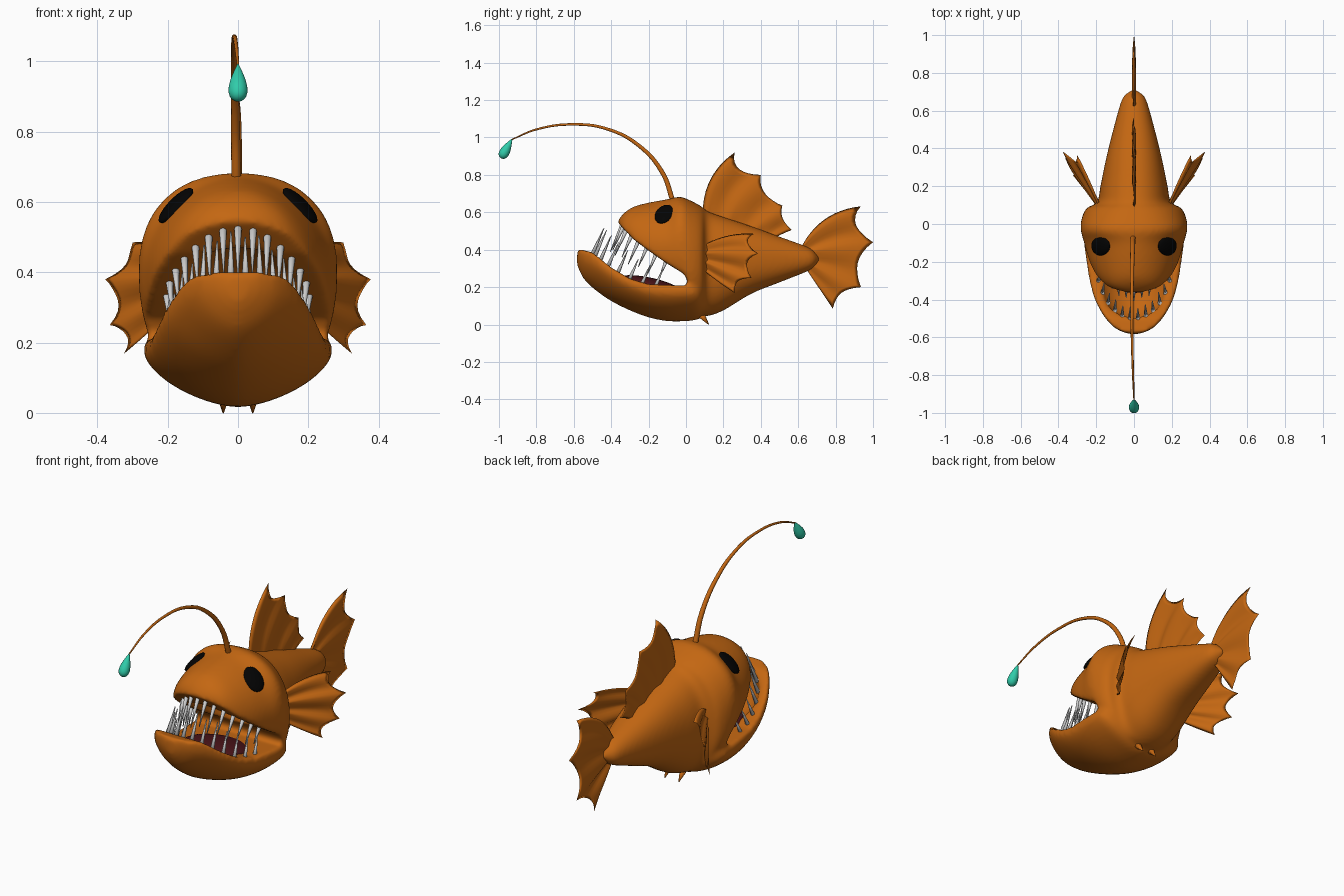
import bpy, bmesh
from math import sin, cos, pi, copysign
from mathutils import Vector, Matrix
from mathutils.bvhtree import BVHTree

if "Cube" in bpy.data.objects:
    bpy.data.objects.remove(bpy.data.objects["Cube"])


def material(name, rgb):
    m = bpy.data.materials.new(name)
    m.diffuse_color = (*rgb, 1)
    m.use_nodes = True
    m.node_tree.nodes["Principled BSDF"].inputs["Base Color"].default_value = m.diffuse_color
    return m


SKIN = material("orange_skin", (0.55, 0.135, 0.006))
BLACK = material("black", (0.001, 0.001, 0.001))
TEAL = material("teal_glow", (0.03, 0.6, 0.4))
RED = material("dark_red", (0.08, 0.008, 0.011))


def finish(name, bm, mat=None, mirror=False):
    bmesh.ops.recalc_face_normals(bm, faces=bm.faces)
    for f in bm.faces:
        f.smooth = True
    me = bpy.data.meshes.new(name)
    bm.to_mesh(me)
    bm.free()
    ob = bpy.data.objects.new(name, me)
    bpy.context.collection.objects.link(ob)
    if mat:
        me.materials.append(mat)
    if mirror:
        ob.modifiers.new("mirror", "MIRROR")
    return ob


def spow(v, p):
    return copysign(abs(v) ** p, v)


def refine(rows, steps=4):
    """Smooth (Catmull-Rom) interpolation between loft stations."""
    out = []
    for i in range(len(rows) - 1):
        q = [rows[max(i - 1, 0)], rows[i], rows[i + 1], rows[min(i + 2, len(rows) - 1)]]
        for k in range(steps):
            t = k / steps
            out.append([.5 * (2 * b + (c - a) * t + (2 * a - 5 * b + 4 * c - d) * t * t
                              + (3 * b - a - 3 * c + d) * t ** 3) for a, b, c, d in zip(*q)])
    return out + [list(rows[-1])]


def loft(bm, stations, p_bottom, n=48):
    """Closed skin over superellipse sections: (y, top, bottom, half width, top power)."""
    rings = []
    for y, top, bot, w, p_top in refine(stations):
        zc, h, w = (top + bot) / 2, (top - bot) / 2, max(w, .004)
        ring = []
        for i in range(n):
            c, s = cos(2 * pi * i / n), sin(2 * pi * i / n)
            p = 2 / (p_top if s > 0 else p_bottom)
            ring.append(bm.verts.new((w * spow(c, p), y, zc + h * spow(s, p))))
        rings.append(ring)
    for a, b in zip(rings, rings[1:]):
        for i in range(n):
            j = (i + 1) % n
            bm.faces.new((a[i], a[j], b[j], b[i]))
    bm.faces.new(rings[0])
    bm.faces.new(rings[-1])


def lerp_table(table, y):
    for (y0, z0), (y1, z1) in zip(table, table[1:]):
        if y0 <= y <= y1:
            return z0 + (z1 - z0) * (y - y0) / (y1 - y0)
    return table[0][1] if y < table[0][0] else table[-1][1]


# Body: upper hull from tail to snout, plus the jutting lower jaw
UPPER = [(.71, .36, .34, .01, 2), (.69, .385, .315, .042, 2), (.65, .415, .285, .068, 2),
         (.5, .47, .225, .11, 2.2), (.35, .525, .165, .147, 2.2), (.2, .575, .075, .178, 2.2),
         (.115, .605, .045, .195, 2.2), (.085, .63, .05, .25, 2.2), (.03, .66, .06, .277, 2.3),
         (-.03, .683, .13, .282, 2.3), (-.1, .67, .15, .264, 1.9), (-.2, .652, .18, .235, 1.9),
         (-.28, .63, .25, .195, 2), (-.33, .597, .35, .145, 2.2), (-.36, .56, .42, .08, 2.2),
         (-.37, .53, .47, .015, 2.2)]
JAW = [(.12, .2, .07, .12, 2), (.07, .3, .03, .24, 2), (0, .33, .018, .268, 2),
       (-.1, .33, .018, .265, 2), (-.2, .33, .038, .252, 2), (-.3, .36, .075, .236, 2),
       (-.4, .42, .125, .208, 2), (-.48, .47, .18, .165, 2.2), (-.54, .47, .235, .115, 2.2),
       (-.572, .43, .29, .06, 2.2), (-.583, .37, .32, .015, 2.2)]
bm = bmesh.new()
loft(bm, UPPER, 2.3)
loft(bm, JAW, 1.6)
body = finish("body", bm, SKIN)

# Mouth cutters: a wedge through both cheeks and a rounded cavity
LOWER_LIP = [(-.56, .4), (-.5, .385), (-.45, .345), (-.4, .305), (-.3, .245), (-.2, .215), (0, .207)]
UPPER_LIP = [(-.36, .54), (-.28, .455), (-.2, .395), (-.1, .325), (-.01, .27)]
outline = [(-.8, .4)] + LOWER_LIP + [(.01, .23)] + UPPER_LIP[::-1] + [(-.39, .58), (-.45, .75), (-.8, .75)]
bm = bmesh.new()
face = bm.faces.new([bm.verts.new((-.5, y, z)) for y, z in outline])
ext = bmesh.ops.extrude_face_region(bm, geom=[face])["geom"]
bmesh.ops.translate(bm, verts=[v for v in ext if isinstance(v, bmesh.types.BMVert)], vec=(1, 0, 0))
wedge = finish("mouth_wedge_cutter", bm)
bm = bmesh.new()
bmesh.ops.create_uvsphere(bm, u_segments=32, v_segments=20, radius=1,
                          matrix=Matrix.LocRotScale((0, -.26, .32), None, (.19, .25, .15)))
cavity = finish("mouth_cavity_cutter", bm)


def remesh():
    m = body.modifiers.new("remesh", "REMESH")
    m.mode, m.voxel_size, m.use_smooth_shade = "VOXEL", .01, True


remesh()
for cutter in (wedge, cavity):
    cutter.hide_render = True
    m = body.modifiers.new("cut", "BOOLEAN")
    m.operation, m.object, m.solver = "DIFFERENCE", cutter, "EXACT"
remesh()
m = body.modifiers.new("soften", "SMOOTH")
m.factor, m.iterations = .5, 10
dg = bpy.context.evaluated_depsgraph_get()
mesh = bpy.data.meshes.new_from_object(body.evaluated_get(dg))
body.modifiers.clear()
body.data = mesh
mesh.materials.clear()
mesh.materials.append(SKIN)
for p in mesh.polygons:
    p.use_smooth = True
    p.material_index = 0
for cutter in (wedge, cavity):
    bpy.data.objects.remove(cutter)

# Eyes: flattened discs seated on the skin
bm = bmesh.new()
bm.from_mesh(mesh)
spot, normal, _, _ = BVHTree.FromBMesh(bm).find_nearest(Vector((.165, -.113, .578)))
bm.free()
bm = bmesh.new()
bmesh.ops.create_uvsphere(bm, u_segments=24, v_segments=16, radius=1, matrix=Matrix.LocRotScale(
    spot, normal.to_track_quat("Z", "Y"), (.05, .068, .018)))
finish("eyes", bm, BLACK, mirror=True)

# Tongue
bm = bmesh.new()
bmesh.ops.create_uvsphere(bm, u_segments=32, v_segments=16, radius=1, matrix=Matrix.LocRotScale(
    (0, -.19, .205), Matrix.Rotation(-.22, 3, "X").to_quaternion(), (.17, .18, .045)))
finish("tongue", bm, RED)


def spike(bm, a, b, r, tip=0.002):
    a, b = Vector(a), Vector(b)
    rot = (b - a).to_track_quat("Z", "Y")
    bmesh.ops.create_cone(bm, cap_ends=True, segments=8, radius1=r, radius2=tip,
                          depth=(b - a).length, matrix=Matrix.LocRotScale((a + b) / 2, rot, None))


def teeth(name, count, half_w, y_back, reach, lip, sign, length):
    bm = bmesh.new()
    for i in range(count):
        a = (i / (count - 1) - .5) * pi * .94
        x, y = half_w * sin(a), y_back - reach * cos(a)
        z = lerp_table(lip, y)
        size = length * (.5 + .5 * cos(a)) * (1 if i % 2 else .85) + .025
        root = (x, y, z - sign * .015)
        spike(bm, root, (x * .95, y + sign * size * .5, z + sign * size), .0115)
    finish(name, bm)


teeth("lower_teeth", 16, .215, -.13, .375, LOWER_LIP, 1, .105)
teeth("upper_teeth", 15, .205, -.08, .26, UPPER_LIP, -1, .105)


def fin(name, bases, tips, bows, scallop=.14, fold=.013, mirror=False, nu=8, nv=12):
    """Webbed fin: curved rays joined by scalloped, folded membrane, thicker at rays."""
    bases, tips = [Vector(b) for b in bases], [Vector(t) for t in tips]
    nrm = (tips[-1] - bases[0]).cross(tips[0] - bases[0]).normalized()

    def ray(i, v):
        b, t = bases[i], tips[i]
        return b.lerp(t, v) + nrm.cross(t - b) * bows[i] * 2 * v * (1 - v)

    bm = bmesh.new()
    cols = (len(bases) - 1) * nu
    for side in (1, -1):
        grid = []
        for c in range(cols + 1):
            i = min(c // nu, len(bases) - 2)
            u = c / nu - i
            col = []
            for k in range(nv + 1):
                v = k / nv
                ve = v * (1 - scallop * sin(pi * u) ** .8 * v) if 0 < u < 1 else v
                p = ray(i, ve).lerp(ray(i + 1, ve), u)
                thick = (.002 + .01 * abs(cos(pi * u)) ** 6) * (1 - v) ** .6
                if c in (0, cols):
                    thick = 0
                p += nrm * (fold * sin(2 * pi * u) * v * (1.3 - v) * 1.5 + side * thick)
                col.append(bm.verts.new(p))
            grid.append(col)
        for a, b in zip(grid, grid[1:]):
            for k in range(nv):
                bm.faces.new((a[k], a[k + 1], b[k + 1], b[k]))
    bmesh.ops.remove_doubles(bm, verts=bm.verts, dist=1e-5)
    finish(name, bm, SKIN, mirror)


# Fins
fin("dorsal_fin", [(0, .09, .58), (0, .22, .545), (0, .36, .5), (0, .47, .46)],
    [(0, .26, .92), (0, .40, .80), (0, .515, .635), (0, .565, .505)], [.27, .2, .12, .05])
fin("tail_fin", [(0, .61, .4), (0, .62, .37), (0, .63, .34), (0, .64, .30)],
    [(0, .935, .632), (0, 1.0, .44), (0, .935, .20), (0, .785, .085)], [.28, .12, 0, 0])
fin("pectoral_fins", [(.17, .07, .41), (.17, .07, .375), (.17, .07, .345), (.17, .07, .31)],
    [(.30, .365, .485), (.378, .385, .38), (.365, .35, .25), (.325, .26, .168)],
    [.16, .06, 0, -.03], mirror=True)
bm = bmesh.new()
spike(bm, (.042, .075, .06), (.042, .122, 0), .022)
finish("pelvic_fins", bm, SKIN, mirror=True)

# Lure stalk
cu = bpy.data.curves.new("lure_stalk", "CURVE")
cu.dimensions, cu.bevel_depth, cu.bevel_resolution, cu.use_fill_caps = "3D", .014, 3, True
path = [(-.005, -.07, .66, 1), (-.007, -.125, .81, .9), (-.01, -.25, .955, .75),
        (-.011, -.42, 1.045, .6), (-.01, -.61, 1.07, .5), (-.005, -.8, 1.043, .4), (0, -.93, .99, .25)]
sp = cu.splines.new("BEZIER")
sp.bezier_points.add(len(path) - 1)
for bp, (x, y, z, r) in zip(sp.bezier_points, path):
    bp.co, bp.radius = (x, y, z), r
    bp.handle_left_type = bp.handle_right_type = "AUTO"
stalk = bpy.data.objects.new("lure_stalk", cu)
bpy.context.collection.objects.link(stalk)
cu.materials.append(SKIN)

# Lure bulb: teardrop hanging from the stalk tip
bm = bmesh.new()
bmesh.ops.create_uvsphere(bm, u_segments=24, v_segments=16, radius=1)
for v in bm.verts:
    s = 1 - .4 * (v.co.z + 1)
    v.co = Vector((v.co.x * s * .039, v.co.y * s * .039, v.co.z * .06))
bm.transform(Matrix.LocRotScale((0, -.959, .941), Vector((0, .06, .105)).to_track_quat("Z", "Y"), None))
finish("lure_bulb", bm, TEAL)
